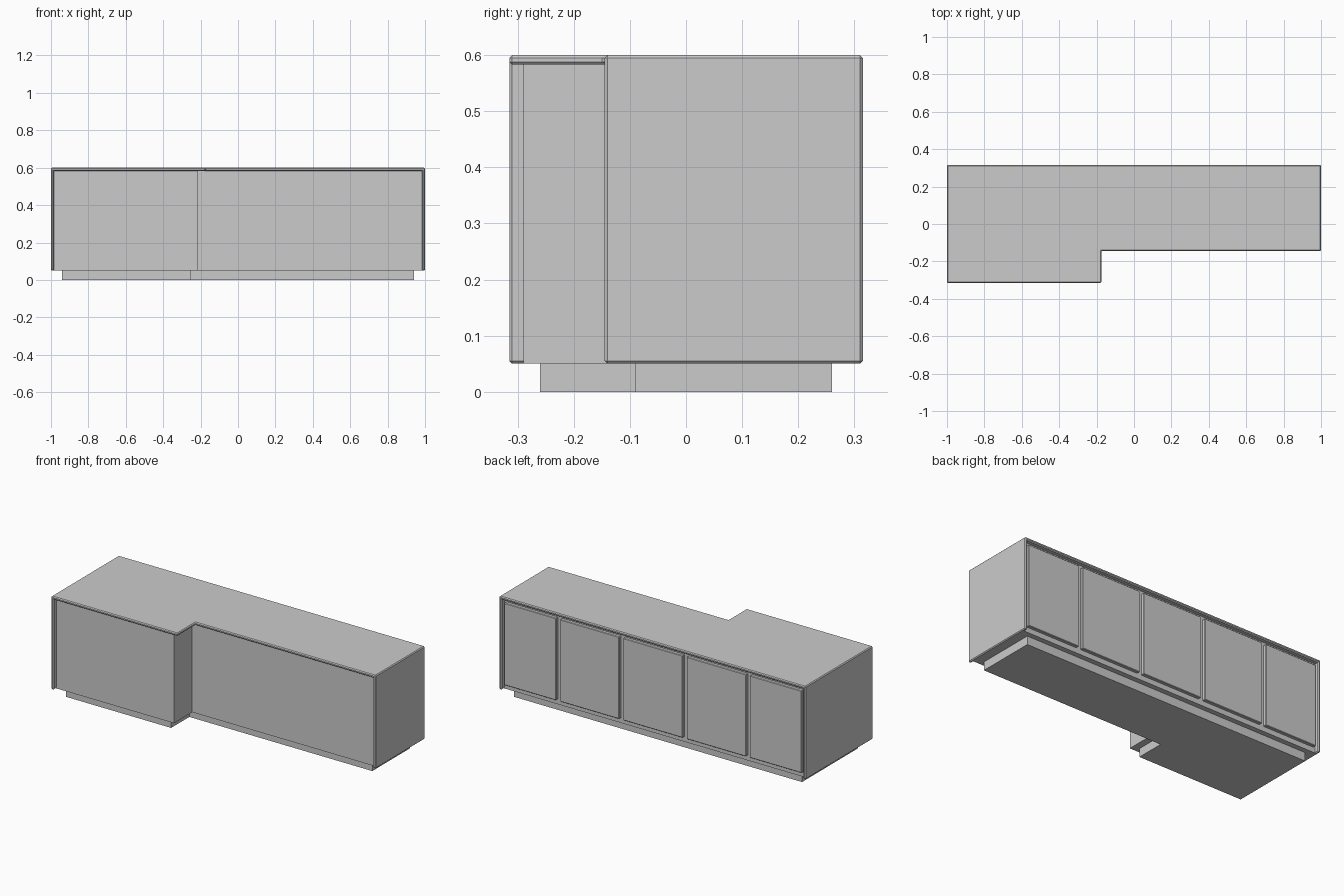
import bpy
import bmesh

if "Cube" in bpy.data.objects:
    bpy.data.objects.remove(bpy.data.objects["Cube"])


def prism(name, outline, z0, z1, bevel=0.0):
    """Extrude a counter-clockwise plan outline from z0 to z1."""
    bm = bmesh.new()
    base = bm.faces.new([bm.verts.new((x, y, z0)) for x, y in outline])
    grown = bmesh.ops.extrude_face_region(bm, geom=[base], use_keep_orig=True)
    top = [g for g in grown["geom"] if isinstance(g, bmesh.types.BMVert)]
    bmesh.ops.translate(bm, verts=top, vec=(0, 0, z1 - z0))
    bmesh.ops.recalc_face_normals(bm, faces=bm.faces)
    mesh = bpy.data.meshes.new(name)
    bm.to_mesh(mesh)
    bm.free()
    obj = bpy.data.objects.new(name, mesh)
    bpy.context.collection.objects.link(obj)
    if bevel:
        mod = obj.modifiers.new("edge_chamfer", "BEVEL")
        mod.width = bevel
        mod.segments = 1
    return obj


def rect(x0, x1, y0, y1):
    return [(x0, y0), (x1, y0), (x1, y1), (x0, y1)]


def l_shape(x0, x1, y0, y1, step_x, step_y):
    return [(x0, y0), (step_x, y0), (step_x, step_y),
            (x1, step_y), (x1, y1), (x0, y1)]


# Stepped plinth, recessed carcass and overhanging counter top
prism("plinth", l_shape(-0.94, 0.94, -0.26, 0.26, -0.255, -0.09), 0.0, 0.05)
prism("carcass", l_shape(-0.99, 0.99, -0.29, 0.29, -0.215, -0.12), 0.05, 0.59)
prism("counter_top", l_shape(-0.995, 0.995, -0.315, 0.315, -0.175, -0.145),
      0.583, 0.6, 0.005)

# End panels
prism("left_end_panel", rect(-1.0, -0.983, -0.315, 0.315), 0.05, 0.6, 0.005)
prism("right_end_panel", rect(0.983, 1.0, -0.145, 0.315), 0.05, 0.6, 0.005)

# Five doors along the back, with the end pair a little narrower
edges = [-0.985, -0.62, -0.207, 0.207, 0.62, 0.985]
gap = 0.013
for i, (a, b) in enumerate(zip(edges, edges[1:])):
    prism(f"back_door_{i + 1}", rect(a + gap, b - gap, 0.285, 0.309),
          0.08, 0.565, 0.003)
